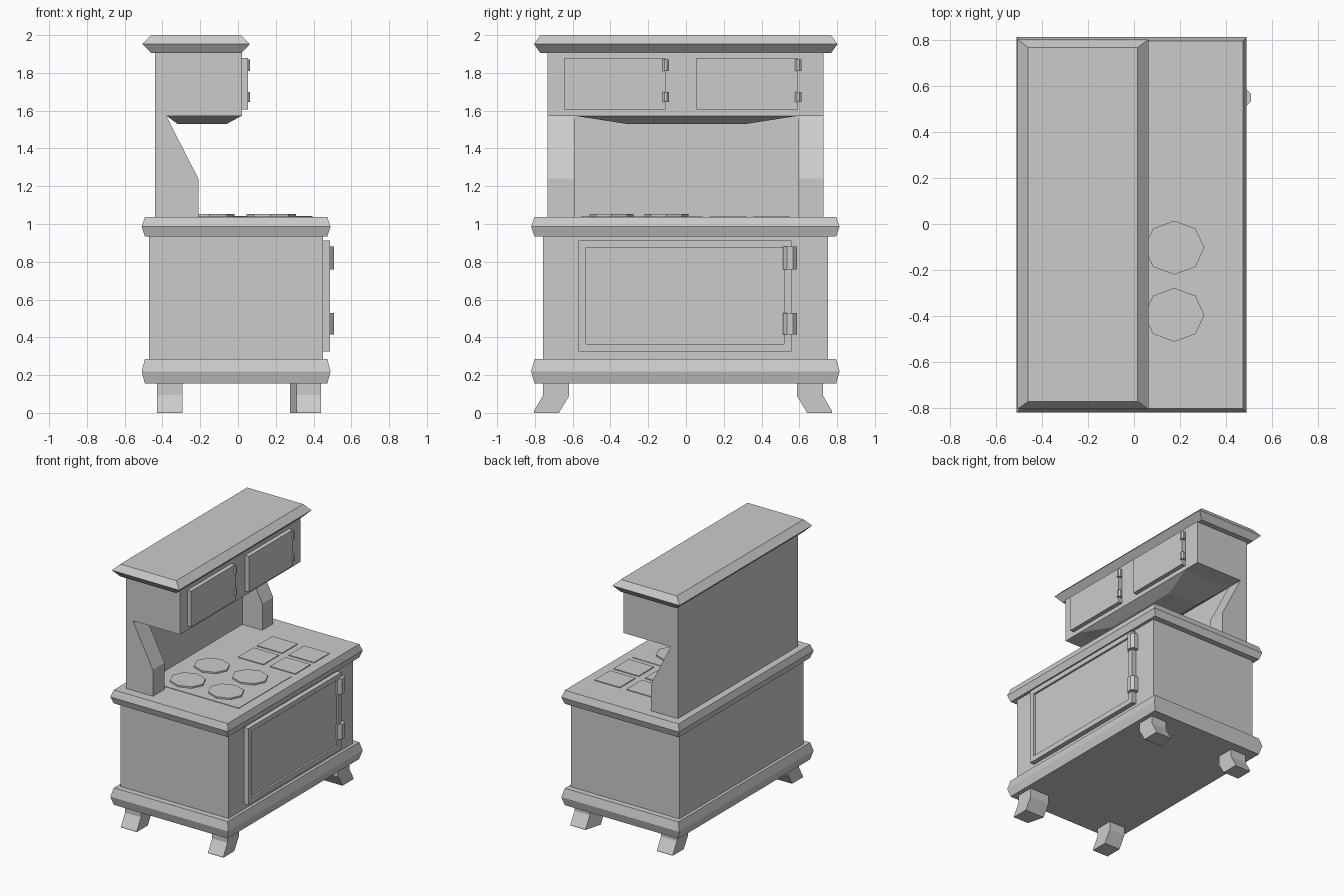
import bpy, bmesh, math

if "Cube" in bpy.data.objects:
    bpy.data.objects.remove(bpy.data.objects["Cube"])


def finish(name, bm):
    bmesh.ops.recalc_face_normals(bm, faces=bm.faces[:])
    me = bpy.data.meshes.new(name)
    bm.to_mesh(me)
    bm.free()
    ob = bpy.data.objects.new(name, me)
    bpy.context.collection.objects.link(ob)
    return ob


def loft(name, rings):
    """Stack of closed rings of points, capped at both ends."""
    bm = bmesh.new()
    vs = [[bm.verts.new(p) for p in r] for r in rings]
    n = len(vs[0])
    bm.faces.new(vs[0])
    bm.faces.new(vs[-1])
    for a, b in zip(vs, vs[1:]):
        for i in range(n):
            j = (i + 1) % n
            bm.faces.new((a[i], a[j], b[j], b[i]))
    return finish(name, bm)


def rect(x0, x1, y0, y1, z):
    return [(x0, y0, z), (x1, y0, z), (x1, y1, z), (x0, y1, z)]


def box(name, x0, x1, y0, y1, z0, z1):
    return loft(name, [rect(x0, x1, y0, y1, z0), rect(x0, x1, y0, y1, z1)])


def moulding(name, x0, x1, y0, y1, z0, z1, ix, iy):
    """Slab whose rim comes to a point halfway up."""
    small = (x0 + ix, x1 - ix, y0 + iy, y1 - iy)
    return loft(name, [rect(*small, z0), rect(x0, x1, y0, y1, (z0 + z1) / 2), rect(*small, z1)])


def prism(name, cx, cy, rx, ry, z0, z1, n=8, turn=0.0):
    ang = [turn + 2 * math.pi * i / n for i in range(n)]
    return loft(name, [[(cx + rx * math.cos(a), cy + ry * math.sin(a), z) for a in ang]
                       for z in (z0, z1)])


# Lower body between two mouldings
box("oven_body", -0.47, 0.45, -0.757, 0.751, 0.25, 0.97)
moulding("base_moulding", -0.51, 0.49, -0.82, 0.813, 0.155, 0.285, 0.017, 0.018)
moulding("stove_top", -0.51, 0.49, -0.82, 0.813, 0.934, 1.037, 0.017, 0.018)

# Back panel, upper cabinet, hood and cap
box("back_panel", -0.44, -0.38, -0.733, 0.727, 1.03, 1.58)
box("upper_cabinet", -0.44, 0.02, -0.733, 0.727, 1.572, 1.92)
loft("hood", [rect(-0.32, -0.06, -0.315, 0.32, 1.53), rect(-0.38, 0.02, -0.59, 0.595, 1.573)])
moulding("top_cap", -0.507, 0.063, -0.805, 0.802, 1.905, 2.0, 0.047, 0.034)

# Side brackets
side = [(-0.4, 1.03), (-0.21, 1.03), (-0.21, 1.24), (-0.38, 1.573), (-0.4, 1.573)]
for label, y0, y1 in (("left", -0.733, -0.59), ("right", 0.595, 0.727)):
    loft(label + "_bracket", [[(x, y, z) for x, z in side] for y in (y0, y1)])

# Oven door with a recessed panel
bm = bmesh.new()
x = 0.487
front = [(-0.57, 0.325), (0.558, 0.325), (0.558, 0.913), (-0.57, 0.913)]
panel = [(-0.53, 0.365), (0.52, 0.365), (0.52, 0.875), (-0.53, 0.875)]
loft("oven_door", [[(0.44, y, z) for y, z in front], [(x, y, z) for y, z in front],
                   [(x, y, z) for y, z in panel], [(x - 0.015, y, z) for y, z in panel]])
bm.free()
for i, (z0, z1) in enumerate(((0.415, 0.53), (0.76, 0.88))):
    prism(f"oven_hinge_{i}", 0.472, 0.55, 0.04, 0.04, z0, z1, 8, math.pi / 8)

# Upper cabinet doors and hinges
for i, (y0, y1) in enumerate(((-0.643, -0.108), (0.055, 0.593))):
    box(f"cabinet_door_{i}", 0.015, 0.053, y0, y1, 1.605, 1.88)
    for j, (z0, z1) in enumerate(((1.645, 1.7), (1.81, 1.87))):
        prism(f"cabinet_hinge_{i}_{j}", 0.045, y1 + 0.001, 0.019, 0.019, z0, z1, 8, math.pi / 8)

# Cooktop: burner plate, four burners, four square lids
box("burner_plate", -0.37, 0.395, -0.555, 0.087, 1.03, 1.041)
for i, cx in enumerate((-0.15, 0.175)):
    for j, cy in enumerate((-0.395, -0.103)):
        prism(f"burner_{i}_{j}", cx, cy, 0.131, 0.117, 1.03, 1.053)
for i, x0 in enumerate((-0.09, 0.18)):
    for j, y0 in enumerate((0.13, 0.358)):
        box(f"square_lid_{i}_{j}", x0, x0 + 0.215, y0, y0 + 0.187, 1.03, 1.043)

# Splayed feet; the profile is (y outward, z), flag marks the inner edge
leg = [(0.74, 0.17, 0), (0.74, 0.095, 0), (0.765, 0.05, 0), (0.79, 0.008, 0), (0.79, 0, 0),
       (0.657, 0, 1), (0.685, 0.03, 1), (0.603, 0.09, 1), (0.603, 0.17, 1)]
leg[6] = (0.63, 0.045, 1)
for s, ylab in ((-1, "left"), (1, "right")):
    for x0, x1, skew, xlab in ((-0.43, -0.295, 0.0, "back"), (0.31, 0.44, -0.035, "front")):
        loft(f"{xlab}_{ylab}_leg",
             [[(x0 + skew * f, s * y - 0.016, z) for y, z, f in leg],
              [(x1, s * y - 0.016, z) for y, z, f in leg]])
